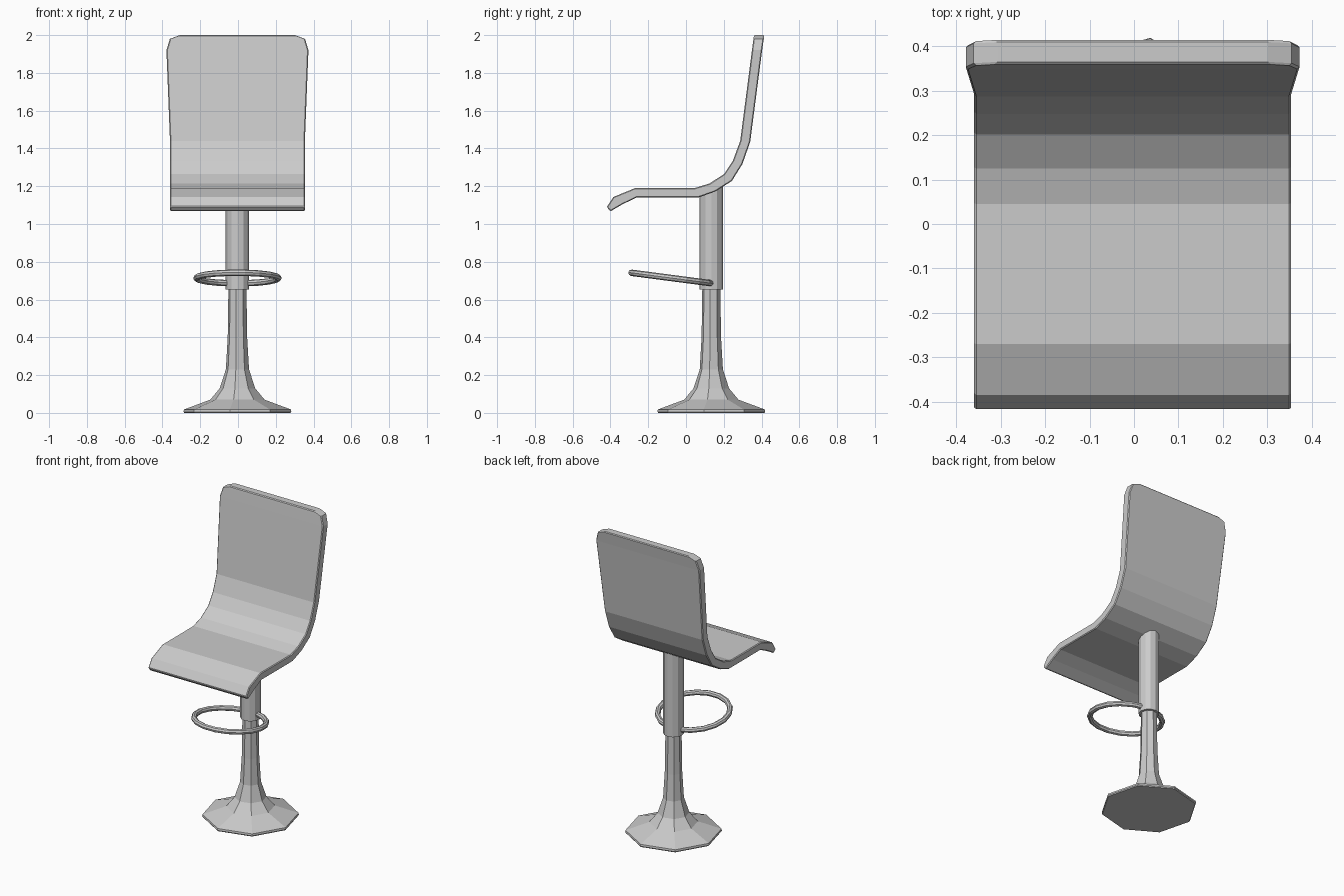
import bpy, bmesh
from math import cos, sin, pi, radians

if "Cube" in bpy.data.objects:
    bpy.data.objects.remove(bpy.data.objects["Cube"])


def finish(name, bm):
    bmesh.ops.recalc_face_normals(bm, faces=bm.faces)
    mesh = bpy.data.meshes.new(name)
    bm.to_mesh(mesh)
    bm.free()
    ob = bpy.data.objects.new(name, mesh)
    bpy.context.collection.objects.link(ob)
    return ob


def loft(name, rings):
    """Skin closed rings of points and cap both ends."""
    bm = bmesh.new()
    loops = [[bm.verts.new(p) for p in r] for r in rings]
    n = len(loops[0])
    for a, b in zip(loops, loops[1:]):
        for i in range(n):
            j = (i + 1) % n
            bm.faces.new((a[i], a[j], b[j], b[i]))
    bm.faces.new(loops[0])
    bm.faces.new(loops[-1])
    return finish(name, bm)


def circle(r, z, sides, phase=0, slope=0):
    pts = []
    for i in range(sides):
        t = phase + 2 * pi * i / sides
        pts.append((CX + r * cos(t), CY + r * sin(t), z + slope * r * sin(t)))
    return pts


CX, CY = -0.003, 0.134

# Seat shell: upper (y, z), lower (y, z), half width
stations = [
    (-0.42, 1.09, -0.40, 1.067, 0.357),
    (-0.385, 1.143, -0.335, 1.105, 0.357),
    (-0.27, 1.19, -0.262, 1.14, 0.357),
    (0.045, 1.19, 0.065, 1.14, 0.357),
    (0.125, 1.215, 0.155, 1.172, 0.357),
    (0.202, 1.265, 0.243, 1.228, 0.357),
    (0.248, 1.335, 0.299, 1.318, 0.357),
    (0.287, 1.44, 0.34, 1.435, 0.357),
    (0.349, 1.92, 0.403, 1.92, 0.376),
    (0.357, 1.98, 0.412, 1.98, 0.358),
    (0.360, 2.0, 0.415, 2.0, 0.305),
]
seat = loft("seat", [
    [(CX + s * w, y, z) for s, y, z in
     ((-1, uy, uz), (1, uy, uz), (1, ly, lz), (-1, ly, lz))]
    for uy, uz, ly, lz, w in stations])
bev = seat.modifiers.new("edge", 'BEVEL')
bev.width = 0.005
bev.segments = 1
bev.limit_method = 'ANGLE'
bev.angle_limit = radians(60)

# Flared octagonal base and stem
profile = [(0.284, 0), (0.288, 0.006), (0.286, 0.018), (0.145, 0.07),
           (0.095, 0.13), (0.062, 0.23), (0.052, 0.40), (0.048, 0.68)]
loft("pedestal", [circle(r, z, 8, radians(-8)) for r, z in profile])

# Upper sleeve, cut at a slant to meet the underside of the seat
loft("sleeve", [circle(0.062, 0.652, 12),
                circle(0.062, 1.175, 12, slope=0.45)])

# Tilted foot ring
bpy.ops.mesh.primitive_torus_add(
    major_segments=18, minor_segments=8, major_radius=0.217, minor_radius=0.017,
    location=(CX, -0.077, 0.714), rotation=(-0.13, 0, 0))
bpy.context.object.name = "foot_ring"
